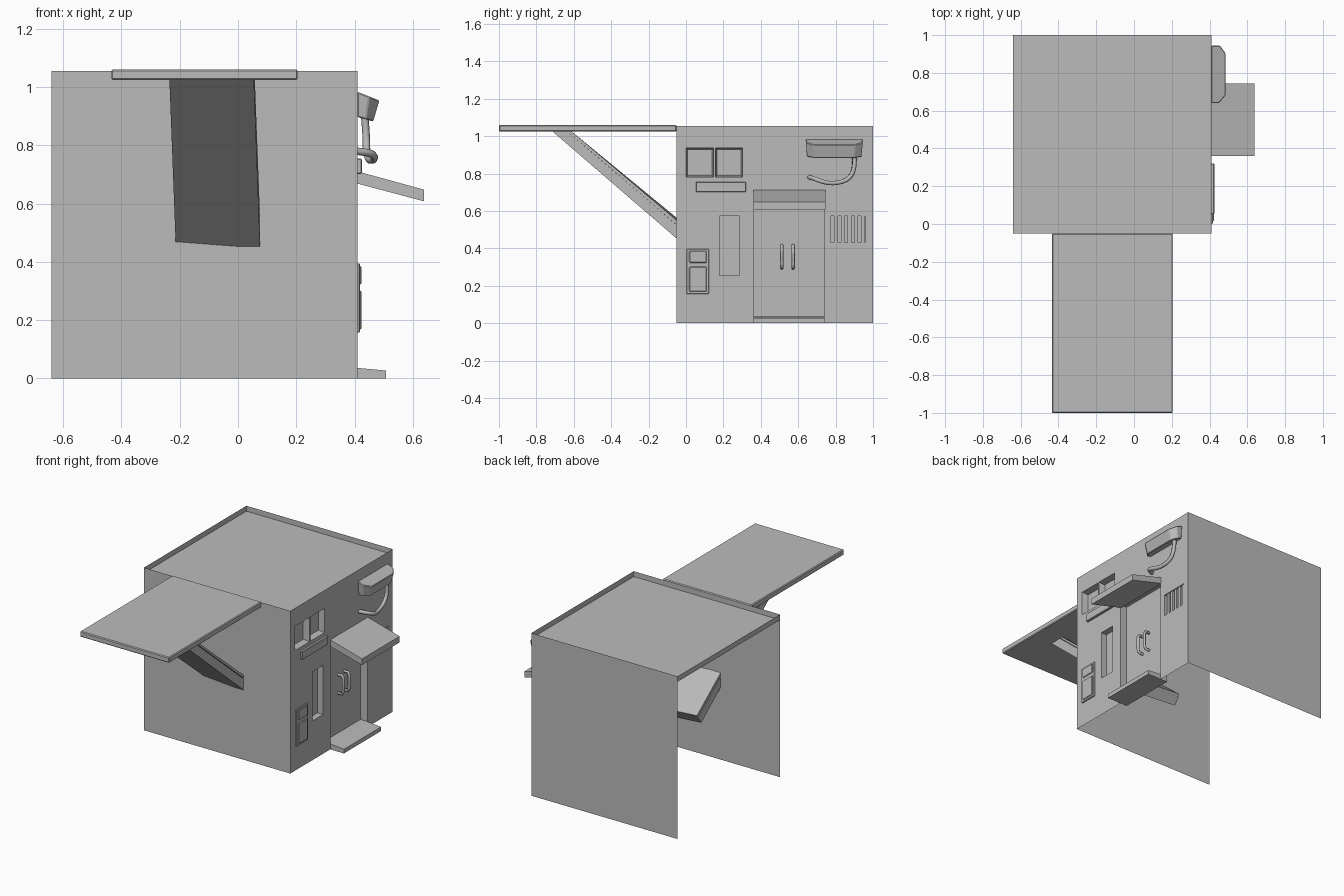
import bpy, bmesh
from mathutils import Vector

old = bpy.data.objects.get("Cube")
if old:
    bpy.data.objects.remove(old, do_unlink=True)

# One plain grey for the whole model
GREY = (0.5, 0.5, 0.5, 1)
grey = bpy.data.materials.new("plain_grey")
grey.use_nodes = True
grey.diffuse_color = GREY
grey.node_tree.nodes["Principled BSDF"].inputs["Base Color"].default_value = GREY

# Main extents of the building
X0, X1, Y0, Y1, TOP = -0.64, 0.41, -0.05, 1.0, 1.055


def finish(name, bm, bevel=0, fix_normals=True):
    if fix_normals:
        bmesh.ops.recalc_face_normals(bm, faces=bm.faces)
    mesh = bpy.data.meshes.new(name)
    bm.to_mesh(mesh)
    bm.free()
    mesh.materials.append(grey)
    obj = bpy.data.objects.new(name, mesh)
    bpy.context.collection.objects.link(obj)
    if bevel:
        mod = obj.modifiers.new("bevel", 'BEVEL')
        mod.width, mod.segments = bevel, 1
    return obj


def quad(bm, points):
    return bm.faces.new([bm.verts.new(p) for p in points])


def loft(name, start, end, bevel=0):
    """Closed solid between two matching outlines."""
    bm = bmesh.new()
    a = [bm.verts.new(p) for p in start]
    b = [bm.verts.new(p) for p in end]
    bm.faces.new(a)
    bm.faces.new(b)
    for i in range(len(a)):
        j = (i + 1) % len(a)
        bm.faces.new((a[i], a[j], b[j], b[i]))
    return finish(name, bm, bevel)


def box(name, x, y, z, bevel=0):
    ring = [(x[0], y[0]), (x[1], y[0]), (x[1], y[1]), (x[0], y[1])]
    return loft(name, [(*p, z[0]) for p in ring], [(*p, z[1]) for p in ring], bevel)


def side_extrude(name, profile, y):
    """Profile in x and z, run along y."""
    return loft(name, [(px, y[0], pz) for px, pz in profile],
                [(px, y[1], pz) for px, pz in profile])


def pipe(name, points, radius, kind='NURBS'):
    curve = bpy.data.curves.new(name, 'CURVE')
    curve.dimensions = '3D'
    curve.bevel_depth, curve.bevel_resolution = radius, 1
    curve.resolution_u, curve.use_fill_caps = 4, True
    spline = curve.splines.new(kind)
    spline.points.add(len(points) - 1)
    for point, co in zip(spline.points, points):
        point.co = (*co, 1)
    if kind == 'NURBS':
        spline.use_endpoint_u = True
        spline.order_u = 3
    curve.materials.append(grey)
    obj = bpy.data.objects.new(name, curve)
    bpy.context.collection.objects.link(obj)
    return obj


# Thin front and back walls; the left side and the floor stay open
for name, y, xs in (("front_wall", Y0, (X0, X1)), ("back_wall", Y1, (X1, X0))):
    bm = bmesh.new()
    quad(bm, [(xs[0], y, 0), (xs[1], y, 0), (xs[1], y, TOP), (xs[0], y, TOP)])
    finish(name, bm, fix_normals=False)

# Flat roof sunk behind a narrow rim
bm = bmesh.new()
roof = quad(bm, [(X0, Y0, TOP), (X1, Y0, TOP), (X1, Y1, TOP), (X0, Y1, TOP)])
bmesh.ops.inset_individual(bm, faces=[roof], thickness=0.025)
bmesh.ops.translate(bm, verts=bmesh.ops.extrude_discrete_faces(bm, faces=[roof])["faces"][0].verts,
                    vec=(0, 0, -0.035))
finish("roof", bm, fix_normals=False)

# Right wall with sunken openings: y range, z range, depth, inner taper
openings = [
    ((0.0, 0.148), (0.78, 0.937), 0.04, 0.008),
    ((0.157, 0.303), (0.78, 0.937), 0.04, 0.008),
    ((0.18, 0.287), (0.255, 0.573), 0.04, 0),
    ((0.775, 0.96), (0.43, 0.573), 0.04, 0),
    ((0.36, 0.74), (0.0, 0.69), 0.05, 0),
]
bm = bmesh.new()
ys = sorted({Y0, Y1, *(v for o in openings for v in o[0])})
zs = sorted({0.0, TOP, *(v for o in openings for v in o[1])})
for ya, yb in zip(ys, ys[1:]):
    for za, zb in zip(zs, zs[1:]):
        cy, cz = (ya + yb) / 2, (za + zb) / 2
        if not any(o[0][0] < cy < o[0][1] and o[1][0] < cz < o[1][1] for o in openings):
            quad(bm, [(X1, ya, za), (X1, yb, za), (X1, yb, zb), (X1, ya, zb)])
for (ya, yb), (za, zb), depth, t in openings:
    outer = [(X1, ya, za), (X1, yb, za), (X1, yb, zb), (X1, ya, zb)]
    xi = X1 - depth
    inner = [(xi, ya + t, za + t), (xi, yb - t, za + t), (xi, yb - t, zb - t), (xi, ya + t, zb - t)]
    quad(bm, inner)
    for i in range(4):
        j = (i + 1) % 4
        quad(bm, [outer[i], outer[j], inner[j], inner[i]])
bmesh.ops.remove_doubles(bm, verts=bm.verts, dist=0.0001)
bmesh.ops.dissolve_limit(bm, angle_limit=0.01, verts=bm.verts, edges=bm.edges)
finish("right_wall", bm, fix_normals=False)

# Vent slats
for i in range(5):
    y = 0.792 + i * 0.036
    box("vent_slat", (0.37, 0.405), (y, y + 0.02), (0.43, 0.573))

# Large front canopy
box("canopy", (-0.435, 0.205), (-1.0, Y0), (1.024, 1.06), 0.005)

# Sloping brace that runs through the front wall
def brace(name, profile, inset):
    def side(x, drop):
        return [(x + 0.032 * (y + 0.7), y, z - drop * max(0, 1.03 - z)) for y, z in profile]
    loft(name, side(-0.235 + inset, 0), side(0.055 - inset, 0.03))

brace("canopy_brace", [(-0.72, 1.03), (0.14, 0.31), (0.172, 0.355), (-0.64, 1.03)], 0)
brace("brace_core", [(-0.645, 1.03), (0.168, 0.35), (0.176, 0.36), (-0.63, 1.03)], 0.008)
brace("brace_cover", [(-0.635, 1.03), (0.174, 0.358), (0.183, 0.372), (-0.618, 1.03)], 0)

# Door awning and step
side_extrude("door_awning", [(0.405, 0.67), (0.638, 0.608), (0.638, 0.648), (0.405, 0.712)], (0.36, 0.745))
side_extrude("door_step", [(0.36, 0), (0.508, 0), (0.508, 0.027), (0.41, 0.036), (0.36, 0.036)], (0.36, 0.74))

# Pair of door handles
for y in (0.512, 0.573):
    pipe("door_handle", [(0.355, y, 0.295), (0.39, y, 0.295), (0.397, y, 0.315), (0.397, y, 0.4),
                         (0.39, y, 0.415), (0.355, y, 0.415)], 0.009, 'POLY')

# Window sill
box("window_sill", (0.405, 0.425), (0.053, 0.32), (0.702, 0.755), 0.003)

# Notice board with two raised panels
box("board_back", (0.405, 0.418), (0.003, 0.122), (0.157, 0.395), 0.002)
for z in ((0.168, 0.302), (0.322, 0.386)):
    box("board_panel", (0.415, 0.424), (0.017, 0.11), z, 0.004)

# Wall lamp: chamfered hood leaning inward toward its base
plan = [(0, 0.64), (0.04, 0.64), (0.075, 0.68), (0.075, 0.905), (0.045, 0.945), (0, 0.945)]
loft("lamp_hood", [(X1 + x * 0.72, 0.793 + (y - 0.793) * 0.95, 0.897 - 0.2 * x) for x, y in plan],
     [(X1 + x, y, 0.984 - 0.4 * x) for x, y in plan], 0.004)

# Curved lamp pipe
pipe("lamp_pipe", [(0.435, 0.9, 0.9), (0.441, 0.905, 0.83), (0.441, 0.87, 0.765), (0.455, 0.79, 0.745),
                   (0.472, 0.73, 0.755), (0.46, 0.68, 0.775), (0.405, 0.66, 0.78)], 0.013)
